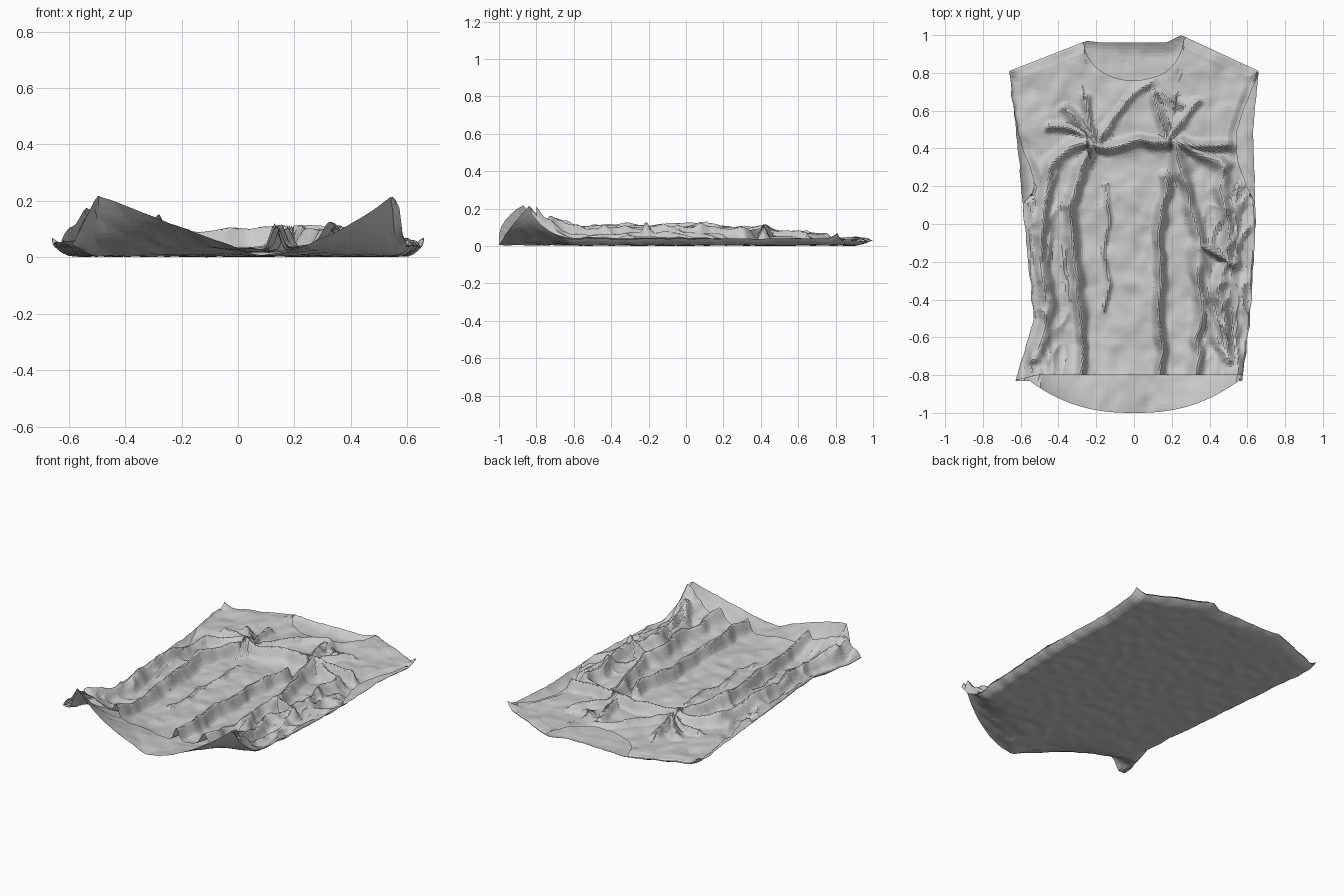
import bpy
import math
from mathutils import Vector, noise

if "Cube" in bpy.data.objects:
    bpy.data.objects.remove(bpy.data.objects["Cube"])


def clamp(v):
    return max(0.0, min(1.0, v))


def interp(table, k):
    """Piecewise linear lookup in (key, value) pairs sorted by key."""
    if k <= table[0][0]:
        return table[0][1]
    for (a, p), (b, q) in zip(table, table[1:]):
        if k <= b:
            return p + (q - p) * (k - a) / (b - a)
    return table[-1][1]


# side edges of the garment (y -> x)
LEFT = [(-.84, -.63), (-.5, -.53), (0, -.58), (.4, -.615), (.81, -.66)]
RIGHT = [(-.85, .57), (-.5, .615), (0, .645), (.5, .63), (.81, .66)]


def back_left(y):
    return interp(LEFT, y)


def back_right(y):
    return interp(RIGHT, y)


def armhole(y, power):
    t = clamp((.81 - y) / .7)
    return math.sin(math.pi * t ** power)


def front_left(y):
    return back_left(y) + .07 * armhole(y, 4)


def front_right(y):
    return back_right(y) - .09 * armhole(y, 1.2)


def shoulder(x):
    peak = 1.0 if x > 0 else .97
    if abs(x) > .25:
        return peak - (peak - .81) * (abs(x) - .25) / .41
    return .96 + (peak - .96) * clamp((abs(x) - .17) / .08)


def neck(x):
    """Shoulder line with the scooped neck cut in."""
    y = shoulder(x)
    if abs(x) < .265:
        y -= (y - .76) * math.sqrt(1 - (x / .265) ** 2)
    return y


def hem(x):
    return min(-.83, -1 + .16 * (abs(x) / .54) ** 2.4)


def front_hem(x):
    return -.8 - .025 * clamp((-.52 - x) / .1)


def curl(x):
    """Height of the curled hem: two raised corners that drop off outside."""
    if x < .07:
        rise, tip = (.07 - x) / .57, -.5 - x
    else:
        rise, tip = ((x - .07) / .48) ** 1.7, x - .55
    return .215 * min(1, rise) * (1 - .75 * clamp(tip / .08))


# folds as (start, end, height, width), added as connected paths
folds = []


def path(points, height, width):
    for a, b in zip(points, points[1:]):
        folds.append((Vector(a), Vector(b), height, width))


# long pleats running up from the hem
path([(-.28, -.8), (-.29, -.25), (-.34, .1), (-.22, .42)], .075, .026)
path([(.15, -.8), (.14, -.1), (.17, .25)], .08, .025)
path([(-.15, -.45), (-.15, .2)], .018, .014)
path([(.31, -.8), (.36, -.4), (.34, -.1), (.22, .42)], .07, .033)
# horizontal fold across the chest
path([(-.25, .42), (.1, .43), (.5, .42)], .07, .026)
# drapes down both sides
for s in (-1, 1):
    path([(s * .25, .43), (s * .46, .3), (s * .51, -.05), (s * .45, -.4), (s * .52, -.72)], .058, .03)
path([(.36, -.12), (.54, -.2)], .06, .025)
path([(.37, -.45), (.5, -.7)], .055, .03)
# creases fanning out above the chest from two knots
for kx, angles in ((-.19, (55, 108, 135, 160)), (.16, (50, 98))):
    for deg in angles:
        a = math.radians(deg)
        path([(kx, .43), (kx + .26 * math.cos(a), .43 + .26 * math.sin(a))], .04, .022)
path([(-.04, .65), (.1, .74), (.24, .62)], .028, .024)


def fold_height(x, y):
    """Strongest fold at a point, with a noisy wobble along its length."""
    w = noise.noise_vector(Vector((x * 6, y * 6, 3.1)))
    p = Vector((x + .03 * w.x, y + .03 * w.y))
    best = total = 0
    for a, b, h, width in folds:
        ab = b - a
        t = clamp((p - a).dot(ab) / ab.length_squared)
        v = h * math.exp(-((p - a - ab * t).length / width) ** 2)
        best, total = max(best, v), total + v
    return .8 * best + .2 * min(total, .1)


def back_z(x, y):
    z = .008 + .006 * noise.noise(Vector((x * 14, y * 14, 0)))
    t = clamp((-.6 - y) / (-.6 - hem(x)))
    z += curl(x) * t ** 1.6
    edge = min(x - back_left(y), back_right(y) - x)
    z += .035 * clamp(1 - edge / .06) ** 2 * (1 - t)
    return z + .025 * clamp((y - shoulder(x) + .08) / .08) ** 2


def front_z(x, y):
    # side seams and shoulders meet the back, armholes and neck stay open
    seam = clamp(min(x - front_left(y), front_right(y) - x) / .045) ** .6
    if .15 < y < .75:
        seam = max(seam, .5)
    if abs(x) > .25:
        seam = min(seam, clamp((shoulder(x) - y) / .06) ** .6)
    puff = .02 + .012 * clamp((y - .35) / .2)
    puff += .014 * noise.noise(Vector((x * 5, y * 5, 7)))
    puff += .009 * noise.noise(Vector((x * 13, y * 9, 2)))
    side = clamp((abs(x - .02) - .3) / .2) * clamp((.4 - y) / .2)
    crease = 1 - 3 * abs(noise.noise(Vector((x * 11, y * 6, 5))))
    puff += side * (.01 + .03 * clamp(crease))
    return back_z(x, y) + .003 + seam * max(.006, puff + fold_height(x, y))


def sheet(name, left, right, top, bottom, height, nu, nv, shake, ratio):
    """Cloth panel spanning four outline curves, dropped onto a height field."""
    verts, faces = [], []
    for j in range(nv + 1):
        for i in range(nu + 1):
            u, v = i / nu, j / nv
            y0, y1 = top(-.66 + 1.32 * u), bottom(-.63 + 1.2 * u)
            y = y0 + (y1 - y0) * v
            x = left(y) + (right(y) - left(y)) * u
            n = noise.noise_vector(Vector((x * 9, y * 9, 11)))
            k = shake * clamp(min(u, 1 - u, v, 1 - v) * 12)
            rough = .008 * noise.noise(Vector((4, y * 14, u * 3))) * clamp(min(v, 1 - v) * 12)
            verts.append((x + k * n.x + rough, y + k * n.y, height(x, y)))
    for j in range(nv):
        for i in range(nu):
            p = j * (nu + 1) + i
            q = p + nu + 1
            faces.append((p, q, q + 1, p + 1))
    mesh = bpy.data.meshes.new(name)
    mesh.from_pydata(verts, [], faces)
    obj = bpy.data.objects.new(name, mesh)
    bpy.context.collection.objects.link(obj)
    # irregular facets like crumpled cloth
    obj.modifiers.new("facets", 'DECIMATE').ratio = ratio
    return obj


# back panel lying on the ground with curled hem corners
back = sheet("back_panel", back_left, back_right, shoulder, hem, back_z, 80, 110, .004, .35)
# crumpled front panel with scooped neck and armholes
front = sheet("front_panel", front_left, front_right, neck, front_hem, front_z, 130, 180, .012, .4)
low = min(v.co.z for v in back.data.vertices)
for panel in (back, front):
    panel.location.z = -low
